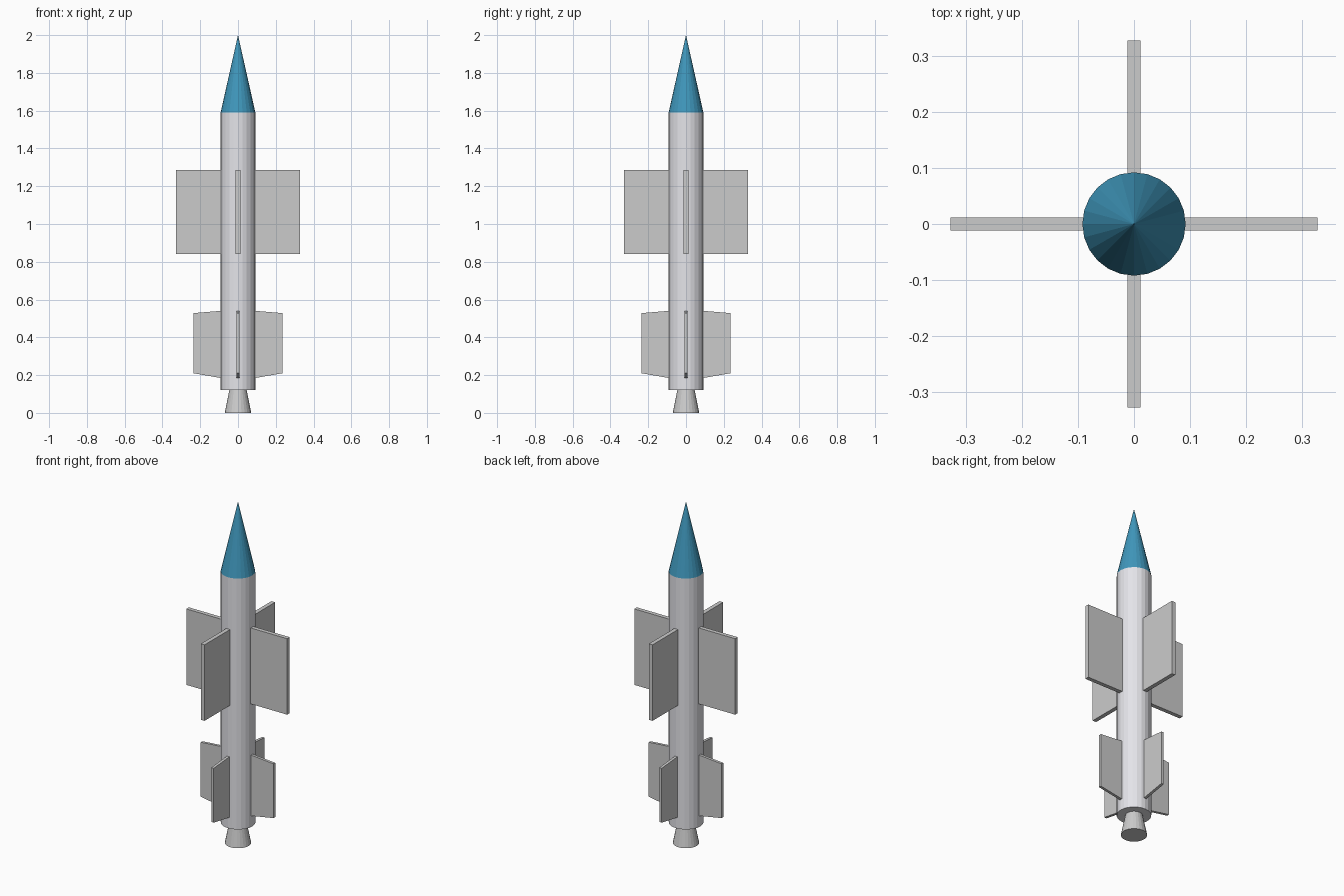
import bpy, bmesh, math
from mathutils import Matrix

if "Cube" in bpy.data.objects:
    bpy.data.objects.remove(bpy.data.objects["Cube"])

SIDES = 24


def material(name, color):
    m = bpy.data.materials.new(name)
    m.diffuse_color = color
    m.use_nodes = True
    m.node_tree.nodes["Principled BSDF"].inputs["Base Color"].default_value = m.diffuse_color
    return m


def link(name, bm, mat=None):
    bmesh.ops.recalc_face_normals(bm, faces=bm.faces)
    mesh = bpy.data.meshes.new(name)
    bm.to_mesh(mesh)
    bm.free()
    obj = bpy.data.objects.new(name, mesh)
    bpy.context.collection.objects.link(obj)
    if mat:
        mesh.materials.append(mat)
    return obj


def round_part(name, r_bottom, r_top, z0, z1, mat=None):
    bm = bmesh.new()
    bmesh.ops.create_cone(bm, cap_ends=True, segments=SIDES, radius1=r_bottom,
                          radius2=r_top, depth=z1 - z0,
                          matrix=Matrix.Translation((0, 0, (z0 + z1) / 2)))
    bmesh.ops.remove_doubles(bm, verts=bm.verts, dist=1e-5)
    return link(name, bm, mat)


def fin_set(name, outline, thickness):
    # Extrude the (radius, z) outline, then repeat it on four sides
    for i in range(4):
        bm = bmesh.new()
        face = bm.faces.new([bm.verts.new((r, -thickness / 2, z)) for r, z in outline])
        ext = bmesh.ops.extrude_face_region(bm, geom=[face], use_keep_orig=True)
        new = [v for v in ext["geom"] if isinstance(v, bmesh.types.BMVert)]
        bmesh.ops.translate(bm, verts=new, vec=(0, thickness, 0))
        bm.transform(Matrix.Rotation(i * math.pi / 2, 4, 'Z'))
        link(f"{name}_{i + 1}", bm)


white = material("body_white", (0.78, 0.78, 0.82, 1))
blue = material("nose_blue", (0.05, 0.31, 0.5, 1))

# Fuselage, nose and engine nozzle
round_part("body", 0.092, 0.092, 0.12, 1.59, white)
round_part("nose_cone", 0.092, 0.0, 1.59, 2.0, blue)
round_part("engine_nozzle", 0.07, 0.045, 0.0, 0.125)

# Large middle wings and smaller tapered tail fins
fin_set("wing", [(0.07, 0.842), (0.327, 0.842), (0.327, 1.287), (0.07, 1.287)], 0.024)
fin_set("tail_fin", [(0.07, 0.181), (0.236, 0.21), (0.236, 0.528), (0.07, 0.542)], 0.016)
